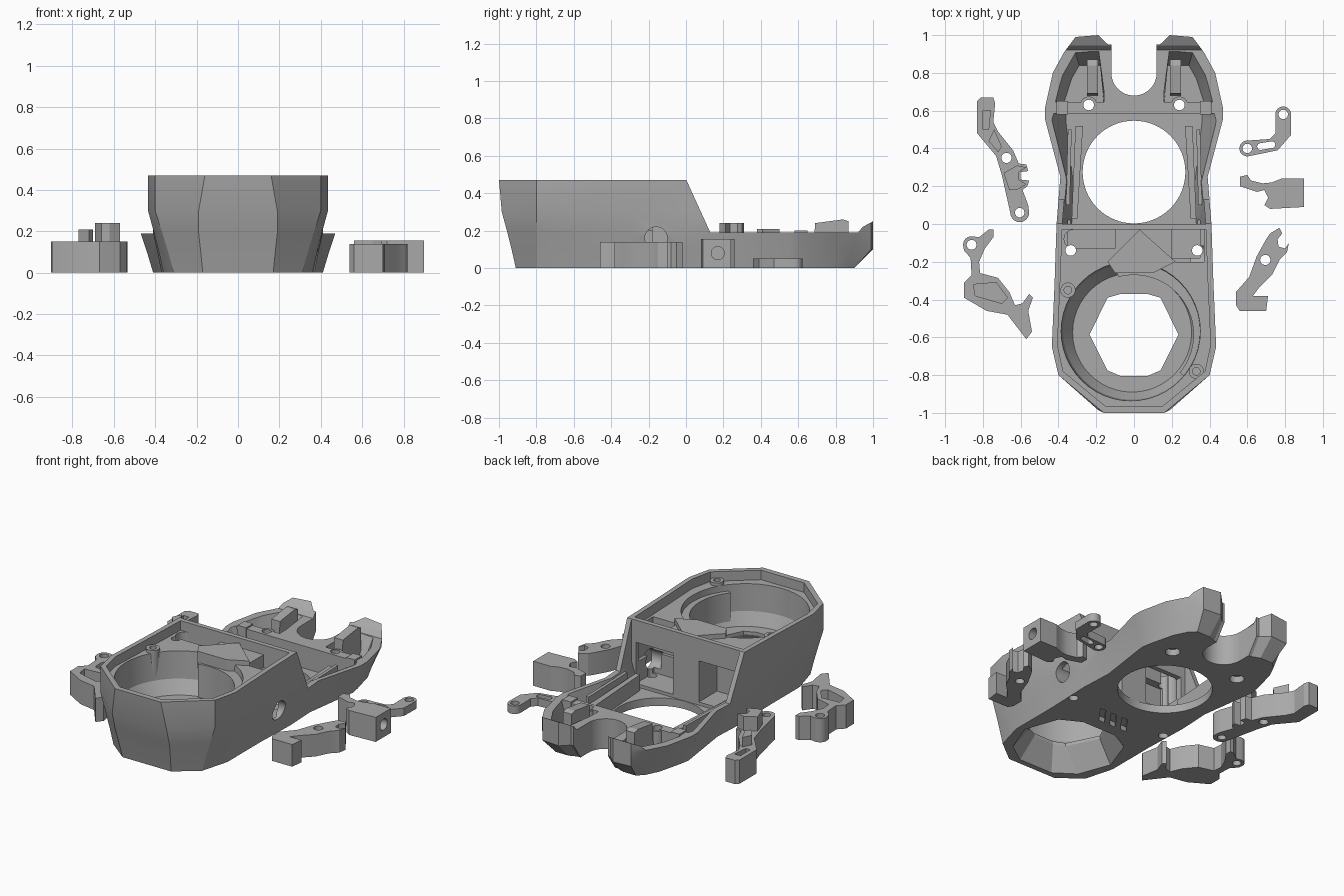
import bpy, bmesh
from math import sin, cos, radians
from mathutils import Matrix

cube = bpy.data.objects.get("Cube")
if cube:
    bpy.data.objects.remove(cube)

mat = bpy.data.materials.new("mid grey plastic")
mat.use_nodes = True
GREY = (0.4, 0.4, 0.4, 1)
mat.diffuse_color = GREY
mat.node_tree.nodes["Principled BSDF"].inputs["Base Color"].default_value = GREY


def mirror(half):
    return half + [(-x, y) for x, y in reversed(half)]


def arc(cx, cy, r, a0=0, a1=360, n=48):
    steps = n if a1 - a0 == 360 else n + 1
    return [(cx + r * cos(radians(a0 + (a1 - a0) * i / n)),
             cy + r * sin(radians(a0 + (a1 - a0) * i / n))) for i in range(steps)]


def loft(name, levels):
    """Closed solid through stacked outlines: [(z, points), ...]."""
    bm = bmesh.new()
    rings = [[bm.verts.new((x, y, z)) for x, y in pts] for z, pts in levels]
    n = len(rings[0])
    bm.faces.new(rings[0])
    bm.faces.new(rings[-1])
    for low, high in zip(rings, rings[1:]):
        for i in range(n):
            j = (i + 1) % n
            bm.faces.new((low[i], low[j], high[j], high[i]))
    bmesh.ops.recalc_face_normals(bm, faces=bm.faces)
    mesh = bpy.data.meshes.new(name)
    bm.to_mesh(mesh)
    bm.free()
    mesh.materials.append(mat)
    ob = bpy.data.objects.new(name, mesh)
    bpy.context.collection.objects.link(ob)
    return ob


def prism(name, pts, z0, z1):
    return loft(name, [(z0, pts), (z1, pts)])


def rect(x0, x1, y0, y1):
    return [(x0, y0), (x1, y0), (x1, y1), (x0, y1)]


def drill(x, y, r, z0=-0.1, z1=0.7):
    return prism("drill", arc(x, y, r, n=24), z0, z1)


def side_prism(name, yz, x0, x1):
    """Prism whose profile lies in the y-z plane."""
    ob = prism(name, yz, x0, x1)
    ob.data.transform(Matrix(((0, 0, 1, 0), (1, 0, 0, 0), (0, 1, 0, 0), (0, 0, 0, 1))))
    return ob


def cut(target, *cutters):
    for c in cutters:
        c.hide_render = True
        m = target.modifiers.new("cut", "BOOLEAN")
        m.operation, m.solver, m.object = "DIFFERENCE", "EXACT", c
        bpy.context.view_layer.objects.active = target
        bpy.ops.object.modifier_apply(modifier=m.name)
        bpy.data.objects.remove(c)


# Faceted outer hull
bottom = [(.17, -.91), (.31, -.80), (.36, -.62), (.36, -.3), (.37, 0), (.36, .2), (.41, .56),
          (.40, .62), (.36, .78), (.32, .86), (.28, .9), (.19, .9), (.14, .88)]
rear = [(.39, .25), (.47, .55), (.47, .62), (.43, .8), (.37, .91), (.31, .99), (.19, 1), (.137, .95)]
middle = [(.19, -.955), (.365, -.80), (.405, -.64), (.40, -.3), (.41, 0)] + rear
upper = [(.19, -.985), (.40, -.80), (.435, -.65), (.415, -.3), (.41, 0)] + rear
top = [(.16, -1), (.40, -.80), (.435, -.65), (.42, -.3), (.41, 0)] + rear
lower = [((a + c) / 2, (b + d) / 2) for (a, b), (c, d) in zip(bottom, middle)][:-3] + rear[-3:]
shell = loft("main_shell", [(0, mirror(bottom)), (.10, mirror(lower)), (.19, mirror(middle)),
                            (.30, mirror(upper)), (.47, mirror(top))])

# Lowered rear deck and U notch between the two arms
cut(shell, side_prism("deck_cut", [(0, .475), (.13, .19), (.92, .19), (.945, .22), (1, .25),
                                   (1.1, .25), (1.1, .7), (0, .7)], -.7, .7))
notch = arc(0, .8, .12, 180, 360, 24) + [(.12, 1.2), (-.12, 1.2)]
cut(shell, prism("notch_cut", notch, -.1, .7))

# Rear room, arm pockets and round floor opening
room_low = [(.33, 0), (.32, .2), (.36, .54), (.36, .585)]
room_high = [(.38, 0), (.36, .23), (.44, .55), (.43, .585)]
cut(shell, loft("room_cut", [(.05, mirror(room_low)), (.2, mirror(room_high)),
                             (.6, mirror(room_high))]))
arm_low = [(.16, .645), (.37, .645), (.33, .77), (.29, .84), (.16, .84)]
arm_high = [(.16, .645), (.44, .645), (.40, .8), (.32, .94), (.2, .95)]
for s in (1, -1):
    flip = lambda pts: [(s * x, y) for x, y in pts]
    cut(shell, loft("arm_cut", [(.05, flip(arm_low)), (.26, flip(arm_high))]))
cut(shell, prism("round_opening", arc(0, .275, .272, n=64), -.1, .1))

# Front rim ledge, bowl and faceted funnel below it
ledge = [(.15, -.965), (.375, -.78), (.405, -.64), (.39, -.3), (.38, -.03)]
cut(shell, prism("ledge_cut", mirror(ledge), .41, .7))
cut(shell, loft("bowl_cut", [(.16, arc(-.01, -.575, .315)), (.24, arc(-.015, -.57, .36)),
                             (.6, arc(-.02, -.565, .378))]))
funnel = [(.12, -.88), (.25, -.79), (.325, -.59), (.25, -.38), (.12, -.31)]
throat = [(.07, -.805), (.14, -.775), (.235, -.585), (.14, -.39), (.07, -.37)]
cut(shell, loft("funnel_cut", [(-.01, mirror(funnel)), (.14, mirror(throat)), (.2, mirror(throat))]))

# Pockets behind the bowl, windows in the cross wall, screw holes
for s in (1, -1):
    xs = sorted((s * .09, s * .35))
    cut(shell, prism("window_cut", rect(*xs, -.18, .02), .07, .33))
cut(shell, prism("left_pocket", rect(.2, .37, -.2, -.03), .2, .7),
    prism("right_pocket", arc(-.32, -.08, .05, 90, 270, 12) + [(-.1, -.13), (-.1, -.03)], .2, .7))
for s in (1, -1):
    cut(shell, drill(s * .335, -.14, .028), drill(s * .24, .63, .028),
        drill(s * .24, .63, .042, -.1, .04))
cut(shell, side_prism("cable_hole", arc(-.16, .16, .06, n=24), .3, .6))

# Slanted vents on the underside
for x in (-.08, 0, .08):
    cut(shell, prism("vent", [(x - .06, -.24), (x - .02, -.24), (x + .06, -.13), (x + .02, -.13)],
                     -.02, .03))

# Volute rib in the bowl and wedge block behind it
rib = arc(-.018, -.567, .374, -40, 105, 40) + arc(0, -.585, .315, 105, -40, 40)
prism("volute_rib", rib, .15, .37)
prism("wedge_block", [(.03, -.03), (-.14, -.2), (-.1, -.26), (.1, -.26), (.22, -.2)], .33, .44)

# Screw posts at the bowl edge
for x, y in ((-.35, -.35), (.33, -.78)):
    post = prism("screw_post", arc(x, y, .04, n=24), .25, .43)
    cut(post, drill(x, y, .02, .35))

# Rails, wing blocks and strip fittings of the rear deck
for s, side in ((1, "left"), (-1, "right")):
    flip = lambda pts: [(s * x, y) for x, y in pts]
    prism(side + "_rail", flip([(.30, .03), (.33, .03), (.31, .52), (.27, .52)]), .04, .15)
    prism(side + "_rail_clip", flip([(.34, .1), (.36, .1), (.35, .5), (.33, .5)]), .04, .18)
    block = side_prism(side + "_wing_block", [(.68, .05), (.87, .05), (.87, .25), (.84, .26),
                                              (.69, .24)], -.03, .03)
    block.location.x = s * .22
    lug = side_prism(side + "_bar_lug", [(.58, .1), (.65, .1), (.65, .2), (.58, .2)], -.03, .03)
    lug.location.x = s * .38
    boss = prism(side + "_screw_boss", arc(s * .24, .63, .045, n=24), .05, .185)
    cut(boss, drill(s * .24, .63, .028))

# Loose side pieces laid out beside the shell
lever = prism("long_lever", [(-.83, .65), (-.81, .67), (-.745, .67), (-.735, .64), (-.745, .54),
                             (-.72, .49), (-.64, .39), (-.61, .32), (-.57, .315), (-.56, .28),
                             (-.6, .275), (-.6, .235), (-.555, .23), (-.565, .2), (-.59, .18),
                             (-.56, .1)] + arc(-.605, .06, .05, 360, 180, 12)
              + [(-.70, .26), (-.73, .36), (-.83, .48)], 0, .15)
cut(lever, drill(-.675, .35, .027), drill(-.605, .06, .025),
    prism("slot", [(-.80, .5), (-.77, .5), (-.76, .6), (-.8, .6)], .1, .3))
prism("lever_boss", [(-.69, .27), (-.62, .31), (-.57, .3), (-.61, .275), (-.61, .235), (-.57, .21),
                     (-.62, .18), (-.66, .18)], .14, .24)
prism("lever_stop", [(-.77, .44), (-.72, .38), (-.70, .41), (-.74, .5)], .14, .21)

frame = prism("hook_frame", arc(-.86, -.11, .045, 90, 180, 6)
              + [(-.9, -.14), (-.865, -.18), (-.86, -.27), (-.9, -.31), (-.9, -.39), (-.78, -.46),
                 (-.67, -.48), (-.57, -.61), (-.54, -.57), (-.56, -.46), (-.535, -.39),
                 (-.555, -.37), (-.59, -.42), (-.63, -.43), (-.66, -.36), (-.72, -.285),
                 (-.815, -.26), (-.82, -.2), (-.79, -.13), (-.745, -.07), (-.745, -.03),
                 (-.77, -.03), (-.82, -.07)], 0, .15)
cut(frame, drill(-.86, -.11, .026),
    prism("pocket", [(-.85, -.32), (-.73, -.31), (-.67, -.39), (-.7, -.42), (-.84, -.38)], .04, .3))

link = prism("small_link", arc(.6, .4, .042, 85, 285, 16)
             + [(.76, .39), (.83, .47)] + arc(.79, .58, .042, 0, 180, 16)
             + [(.75, .48), (.72, .45)], 0, .05)
cut(link, drill(.6, .4, .025), drill(.79, .58, .025),
    prism("slot", arc(.67, .41, .018, 90, 270, 8) + arc(.73, .42, .018, -90, 90, 8), -.1, .2))

catch = prism("catch_block", [(.56, .25), (.6, .26), (.62, .23), (.68, .215), (.73, .22), (.78, .24),
                              (.9, .24), (.9, .09), (.72, .08), (.69, .1), (.71, .14), (.69, .18),
                              (.65, .17), (.56, .2)], 0, .155)
cut(catch, side_prism("bore", arc(.17, .08, .035, n=24), .8, 1))

arm = prism("short_lever", [(.70, -.08), (.72, -.05), (.77, -.02), (.785, -.05), (.76, -.08),
                            (.765, -.12), (.80, -.13), (.82, -.1), (.81, -.15), (.77, -.19),
                            (.73, -.27), (.66, -.34), (.63, -.38), (.71, -.38), (.7, -.46),
                            (.56, -.46), (.54, -.43), (.54, -.36), (.61, -.28), (.65, -.17)], 0, .14)
cut(arm, drill(.695, -.19, .027))

# Smooth curved walls, crisp edges
bpy.ops.object.select_all(action="DESELECT")
for ob in bpy.context.collection.objects:
    if ob.type == "MESH" and mat.name in ob.data.materials:
        ob.select_set(True)
        bpy.context.view_layer.objects.active = ob
bpy.ops.object.shade_smooth_by_angle(angle=radians(20))
